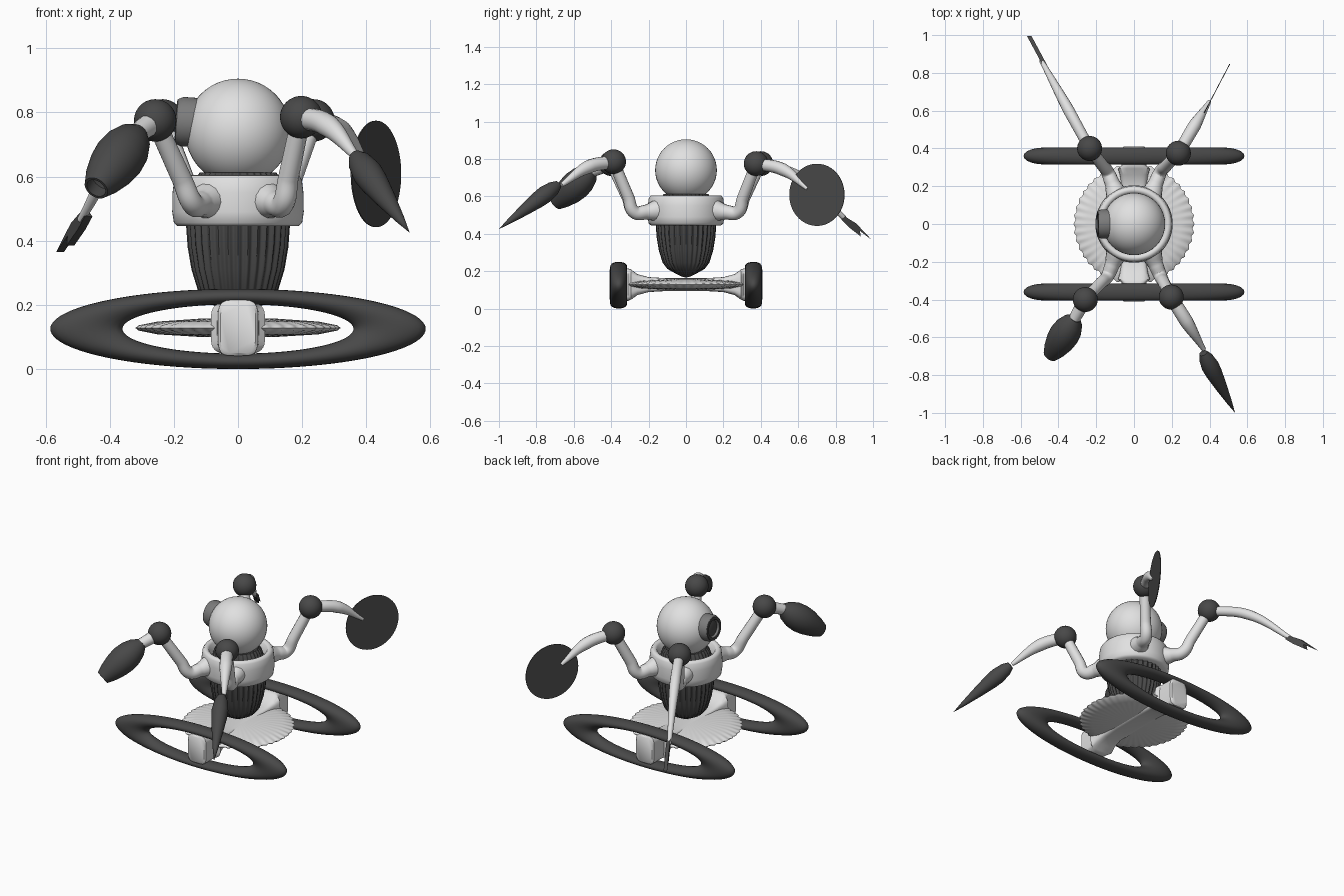
import bpy, bmesh, math
from mathutils import Vector, Matrix

if "Cube" in bpy.data.objects:
    bpy.data.objects.remove(bpy.data.objects["Cube"])


def material(name, v):
    m = bpy.data.materials.new(name)
    m.use_nodes = True
    m.diffuse_color = (v, v, v, 1)
    m.node_tree.nodes["Principled BSDF"].inputs["Base Color"].default_value = (v, v, v, 1)
    return m


WHITE = material("off white", 0.75)
DARK = material("charcoal", 0.065)
GREY = material("mid grey", 0.2)


def finish(name, bm, mat, angle=40):
    bmesh.ops.remove_doubles(bm, verts=bm.verts, dist=0.0005)
    bmesh.ops.recalc_face_normals(bm, faces=bm.faces)
    me = bpy.data.meshes.new(name)
    bm.to_mesh(me)
    bm.free()
    me.materials.append(mat)
    for p in me.polygons:
        p.use_smooth = True
    me.set_sharp_from_angle(angle=math.radians(angle))
    ob = bpy.data.objects.new(name, me)
    bpy.context.collection.objects.link(ob)
    return ob


def loft(name, rings, mat, closed=False, matrix=Matrix(), angle=40):
    """Bridge a row of equal point rings; cap both ends or close the loop."""
    bm = bmesh.new()
    rows = [[bm.verts.new(matrix @ Vector(p)) for p in ring] for ring in rings]
    n = len(rows[0])
    pairs = list(zip(rows, rows[1:])) + ([(rows[-1], rows[0])] if closed else [])
    for a, b in pairs:
        for i in range(n):
            j = (i + 1) % n
            bm.faces.new((a[i], a[j], b[j], b[i]))
    if not closed:
        bm.faces.new(rows[0])
        bm.faces.new(rows[-1])
    return finish(name, bm, mat, angle)


def lathe(name, profile, mat, n=48, ribs=0, depth=0, closed=False, matrix=Matrix(), angle=40):
    """Revolve (radius, height) points about z, with optional fluting."""
    rings = []
    for r, z in profile:
        ring = []
        for i in range(n):
            a = math.tau * i / n
            q = r * (1 - depth * (0.5 - 0.5 * math.cos(ribs * a)))
            ring.append((q * math.cos(a), q * math.sin(a), z))
        rings.append(ring)
    return loft(name, rings, mat, closed, matrix, angle)


def along(start, end):
    """Matrix that puts local z on the line from start to end."""
    d = Vector(end) - Vector(start)
    return Matrix.Translation(start) @ d.to_track_quat('Z', 'Y').to_matrix().to_4x4()


def limb(name, points, radii, mat=WHITE):
    cu = bpy.data.curves.new(name, 'CURVE')
    cu.dimensions = '3D'
    cu.bevel_depth = 1
    cu.bevel_resolution = 5
    cu.use_fill_caps = True
    sp = cu.splines.new('BEZIER')
    sp.bezier_points.add(len(points) - 1)
    for bp, p, r in zip(sp.bezier_points, points, radii):
        bp.co, bp.radius = p, r
        bp.handle_left_type = bp.handle_right_type = 'AUTO'
    cu.materials.append(mat)
    ob = bpy.data.objects.new(name, cu)
    bpy.context.collection.objects.link(ob)


def ball(name, centre, radius, mat):
    bm = bmesh.new()
    bmesh.ops.create_uvsphere(bm, u_segments=40, v_segments=24, radius=radius,
                              matrix=Matrix.Translation(centre))
    return finish(name, bm, mat, 180)


# Flattened oval wheels
for side, label in ((-1, "front"), (1, "back")):
    rings = []
    for i in range(96):
        a = math.tau * i / 96
        ring = []
        for k in range(20):
            t = math.tau * k / 20
            r = 0.4725 + 0.1125 * math.cos(t)
            ring.append((r * math.cos(a), side * 0.36 + 0.045 * math.sin(t),
                         0.125 + 0.2137 * r * math.sin(a)))
        rings.append(ring)
    loft(label + "_wheel", rings, DARK, closed=True, angle=180)

# Axle with flared square hubs
half = [(0.41, 0.055, 0.078), (0.402, 0.063, 0.087), (0.31, 0.065, 0.087), (0.293, 0.085, 0.08),
        (0.26, 0.075, 0.056), (0.2, 0.065, 0.04), (0.1, 0.065, 0.034)]
sections = [(-y, w, h) for y, w, h in half] + half[::-1]
rings = []
for y, w, h in sections:
    ring = []
    for k in range(32):
        c, s = math.cos(math.tau * k / 32), math.sin(math.tau * k / 32)
        ring.append((w * math.copysign(abs(c) ** 0.45, c), y,
                     0.128 + h * math.copysign(abs(s) ** 0.45, s)))
    rings.append(ring)
loft("axle", rings, WHITE)

# Scalloped base dish
lathe("base_dish", [(0, 0.1), (0.12, 0.1), (0.25, 0.108), (0.31, 0.12), (0.32, 0.128),
                    (0.31, 0.136), (0.25, 0.148), (0.12, 0.157), (0, 0.16)],
      WHITE, n=264, ribs=44, depth=0.03)

# Fluted lower body and collar
lathe("lower_body", [(0, 0.165), (0.025, 0.172), (0.07, 0.195), (0.1, 0.212), (0.125, 0.245),
                     (0.145, 0.31), (0.157, 0.38), (0.162, 0.45), (0.155, 0.52),
                     (0.135, 0.59), (0.12, 0.612), (0, 0.612)],
      DARK, n=256, ribs=32, depth=0.06)
lathe("collar", [(0.15, 0.445), (0.188, 0.445), (0.2, 0.456), (0.205, 0.49), (0.204, 0.55),
                 (0.199, 0.59), (0.19, 0.603), (0.175, 0.605), (0.163, 0.595), (0.15, 0.54)],
      WHITE, n=64, closed=True, angle=60)

# Head and side eye
ball("head", (0, 0, 0.74), 0.165, WHITE)
eye = along((-0.13, 0, 0.768), (-0.2, 0, 0.773))
lathe("eye_rim", [(0, 0), (0.077, 0), (0.077, 0.045), (0.07, 0.06), (0.052, 0.06),
                  (0.046, 0.048), (0, 0.048)], GREY, matrix=eye)
lathe("eye_lens", [(0, 0.045), (0.046, 0.045), (0.046, 0.05), (0.03, 0.055), (0, 0.057)],
      DARK, matrix=eye)
lathe("eye_ring", [(0.05, 0.055), (0.069, 0.055), (0.068, 0.064), (0.053, 0.064)],
      DARK, closed=True, matrix=eye)

# Upper arms and ball joints
joints = {
    "front_right": (-0.258, -0.4, 0.775),
    "front_left": (0.197, -0.387, 0.785),
    "back_left": (0.235, 0.375, 0.775),
    "back_right": (-0.235, 0.4, 0.775),
}
for label, j in joints.items():
    sx, sy = math.copysign(1, j[0]), math.copysign(1, j[1])
    elbow = Vector((sx * 0.14, sy * 0.275, 0.515))
    limb(label + "_upper_arm",
         [(sx * 0.09, sy * 0.15, 0.525), (sx * 0.115, sy * 0.215, 0.515), elbow,
          elbow.lerp(Vector(j), 0.3), j],
         [0.06, 0.04, 0.035, 0.032, 0.03])
    ball(label + "_joint", j, 0.066, DARK)

# Front right arm: short link and hollow bulb
limb("front_right_link", [joints["front_right"], (-0.32, -0.51, 0.73)], [0.038, 0.03])
lathe("front_right_bulb", [(0, 0), (0.03, 0.005), (0.057, 0.04), (0.075, 0.09), (0.08, 0.14),
                           (0.075, 0.19), (0.06, 0.25), (0.04, 0.3), (0.032, 0.3),
                           (0.04, 0.25), (0, 0.22)],
      DARK, matrix=along((-0.308, -0.495, 0.742), (-0.445, -0.7, 0.56)))

# Front left arm: curved forearm and pointed spike
limb("front_left_forearm", [joints["front_left"], (0.28, -0.52, 0.758), (0.37, -0.665, 0.66)],
     [0.035, 0.036, 0.012])
lathe("front_left_spike", [(0, 0), (0.022, 0.004), (0.038, 0.04), (0.047, 0.1), (0.044, 0.15),
                           (0.031, 0.25), (0.014, 0.36), (0, 0.435)],
      DARK, matrix=along((0.365, -0.68, 0.665), (0.535, -1, 0.425)))

# Back left arm: curved forearm and thin upright disc
limb("back_left_forearm", [joints["back_left"], (0.32, 0.52, 0.742), (0.4, 0.65, 0.64)],
     [0.032, 0.034, 0.01])
normal = Vector((0.886, -0.464, 0))
centre = Vector((0.43, 0.7, 0.608))
lathe("back_left_disc", [(0, -0.002), (0.166, -0.002), (0.166, 0.002), (0, 0.002)],
      DARK, n=64, matrix=along(centre, centre + normal))

# Back right arm: long forearm and forked blade
limb("back_right_forearm", [joints["back_right"], (-0.35, 0.61, 0.7), (-0.49, 0.865, 0.465)],
     [0.028, 0.03, 0.012])
outline = [(0.83, 0.475), (0.85, 0.492), (0.91, 0.455), (0.995, 0.365), (0.93, 0.415),
           (0.935, 0.385), (0.87, 0.435)]
blade = [[(-0.235 - (y - 0.4) * 0.537 + t, y, z) for y, z in outline] for t in (-0.012, 0.012)]
loft("back_right_blade", blade, DARK, angle=20)
